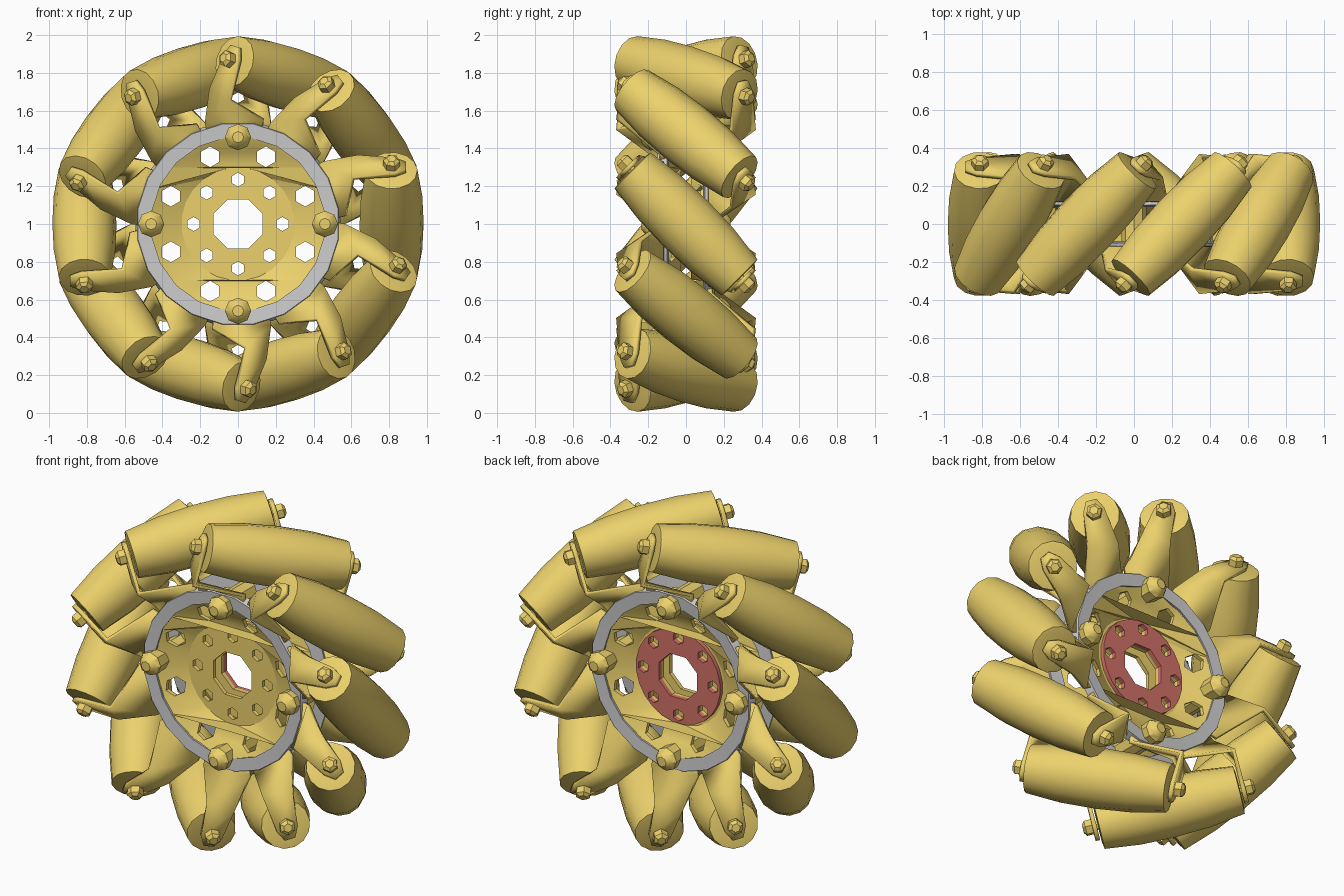
import bpy, bmesh
from math import cos, sin, pi, radians
from mathutils import Vector

if "Cube" in bpy.data.objects:
    bpy.data.objects.remove(bpy.data.objects["Cube"])

CENTRE = Vector((0, 0, 1.0))
Y = Vector((0, 1, 0))


def material(name, color):
    m = bpy.data.materials.new(name)
    m.diffuse_color = (*color, 1)
    m.use_nodes = True
    m.node_tree.nodes["Principled BSDF"].inputs["Base Color"].default_value = m.diffuse_color
    return m


yellow = material("yellow_paint", (0.84, 0.64, 0.15))
red = material("red_paint", (0.64, 0.17, 0.14))


def finish(name, mesh, mat=None, angle=35):
    ob = bpy.data.objects.new(name, mesh)
    bpy.context.collection.objects.link(ob)
    if mat:
        mesh.materials.append(mat)
    bpy.context.view_layer.objects.active = ob
    bpy.ops.object.select_all(action='DESELECT')
    ob.select_set(True)
    bpy.ops.object.shade_smooth_by_angle(angle=radians(angle))
    return ob


def lathe(name, centre, axis, profile, sides, mat=None, ring=False):
    """Revolve (distance along axis, radius) pairs; ring closes the profile on itself."""
    axis = axis.normalized()
    u = axis.orthogonal().normalized()
    v = axis.cross(u)
    bm = bmesh.new()
    rows = []
    for t, r in profile:
        rows.append([bm.verts.new(centre + axis * t + r * (u * cos(2 * pi * i / sides) + v * sin(2 * pi * i / sides)))
                     for i in range(sides)])
    pairs = list(zip(rows, rows[1:]))
    if ring:
        pairs.append((rows[-1], rows[0]))
    for a, b in pairs:
        for i in range(sides):
            j = (i + 1) % sides
            bm.faces.new((a[i], a[j], b[j], b[i]))
    if not ring:
        bm.faces.new(rows[0])
        bm.faces.new(rows[-1])
    bmesh.ops.recalc_face_normals(bm, faces=bm.faces)
    me = bpy.data.meshes.new(name)
    bm.to_mesh(me)
    bm.free()
    return finish(name, me, mat)


def polar(r, a, y=0.0):
    return CENTRE + Vector((r * cos(a), y, r * sin(a)))


def pierced_plate(name, outer, holes, side, thick, dish, mat):
    """Flat disc with holes from a filled curve, then dished along y by radius."""
    cu = bpy.data.curves.new(name, 'CURVE')
    cu.dimensions = '2D'
    cu.fill_mode = 'BOTH'
    cu.extrude = thick / 2
    for cx, cz, r, n in [(0, 0, outer, 24)] + holes:
        sp = cu.splines.new('POLY')
        sp.points.add(n - 1)
        for i, p in enumerate(sp.points):
            a = 2 * pi * (i + 0.5) / n
            p.co = (cx + r * cos(a), cz + r * sin(a), 0, 1)
        sp.use_cyclic_u = True
    tmp = bpy.data.objects.new(name + "_curve", cu)
    bpy.context.collection.objects.link(tmp)
    dg = bpy.context.evaluated_depsgraph_get()
    me = bpy.data.meshes.new_from_object(tmp.evaluated_get(dg))
    bpy.data.objects.remove(tmp)
    for v in me.vertices:
        x, z, h = v.co
        v.co = CENTRE + Vector((x, side * dish((x * x + z * z) ** 0.5) + h, z))
    bm = bmesh.new()
    bm.from_mesh(me)
    bmesh.ops.remove_doubles(bm, verts=bm.verts, dist=1e-5)
    bmesh.ops.recalc_face_normals(bm, faces=bm.faces)
    bm.to_mesh(me)
    bm.free()
    return finish(name, me, mat, 25)


def arm(name, ang, s, mat):
    """Folded bracket from the plate rim out to one roller end."""
    rad = Vector((cos(ang), 0, sin(ang)))
    cw = Vector((sin(ang), 0, -cos(ang)))
    d = (cw + Y).normalized() * s
    q = (cw - Y).normalized() * -s
    base = ang - s * radians(20)
    spread = s * radians(17.5)
    end = CENTRE + d * 0.425
    rows = [(polar(0.48, base - spread, s * .12), polar(0.48, base + spread, s * .12)),
            (polar(0.57, base - spread * .9, s * .13), polar(0.57, base + spread * .9, s * .13)),
            (end + rad * .64 - q * .085, end + rad * .61 + q * .085),
            (end + rad * .83 - q * .06, end + rad * .83 + q * .06),
            (end + rad * .89 - q * .03, end + rad * .89 + q * .03)]
    bm = bmesh.new()
    vs = [(bm.verts.new(a), bm.verts.new(b)) for a, b in rows]
    for (a, b), (c, e) in zip(vs, vs[1:]):
        bm.faces.new((a, b, e, c))
    me = bpy.data.meshes.new(name)
    bm.to_mesh(me)
    bm.free()
    ob = finish(name, me, mat)
    mod = ob.modifiers.new("thickness", 'SOLIDIFY')
    mod.thickness = 0.025
    mod.offset = 0


# Angled rollers with their axle pins and brackets
for k in range(10):
    ang = radians(36 * k)
    axis = Vector((sin(ang), 1, -cos(ang)))
    c = polar(0.813, ang)
    lathe(f"roller_{k}", c, axis, [(-.405, .105), (-.40, .137), (-.2, .163), (0, .17),
                                   (.2, .163), (.40, .137), (.405, .105)], 14, yellow)
    lathe(f"axle_pin_{k}", c, axis, [(-.49, .025), (-.475, .045), (-.435, .045), (-.435, .025),
                                     (.435, .025), (.435, .045), (.475, .045), (.49, .025)], 6, yellow)
    for s, label in ((-1, "front"), (1, "back")):
        arm(f"{label}_arm_{k}", ang, s, yellow)

# Side plates: flat pierced hub, conical pierced skirt and grey rim
hub_holes = [(0, 0, .14, 8)]
skirt_holes = [(0, 0, .30, 24)]
for i in range(8):
    a = i * pi / 4
    hub_holes.append((.235 * cos(a), .235 * sin(a), .037, 6))
    a += pi / 8
    skirt_holes.append((.385 * cos(a), .385 * sin(a), .055, 6))
for s, label in ((-1, "front"), (1, "back")):
    pierced_plate(label + "_hub_plate", .30, hub_holes, s, .025, lambda r: .04, yellow)
    pierced_plate(label + "_skirt", .49, skirt_holes, s, .025,
                  lambda r: .04 + .09 * (r - .30) / .19, yellow)
    lathe(label + "_rim", CENTRE, Y * s, [(.09, .47), (.145, .46), (.15, .535), (.10, .55)], 20, None, True)

# Red hub ring on the back
pierced_plate("hub_ring", .285, hub_holes, 1, .03, lambda r: .062, red)

# Spacer bolts tying the plates together
for i in range(4):
    lathe(f"spacer_bolt_{i}", polar(.46, i * pi / 2), Y,
          [(-.235, .03), (-.22, .05), (-.19, .07), (-.12, .065), (.12, .065), (.19, .07), (.22, .05), (.235, .03)],
          8, yellow)
